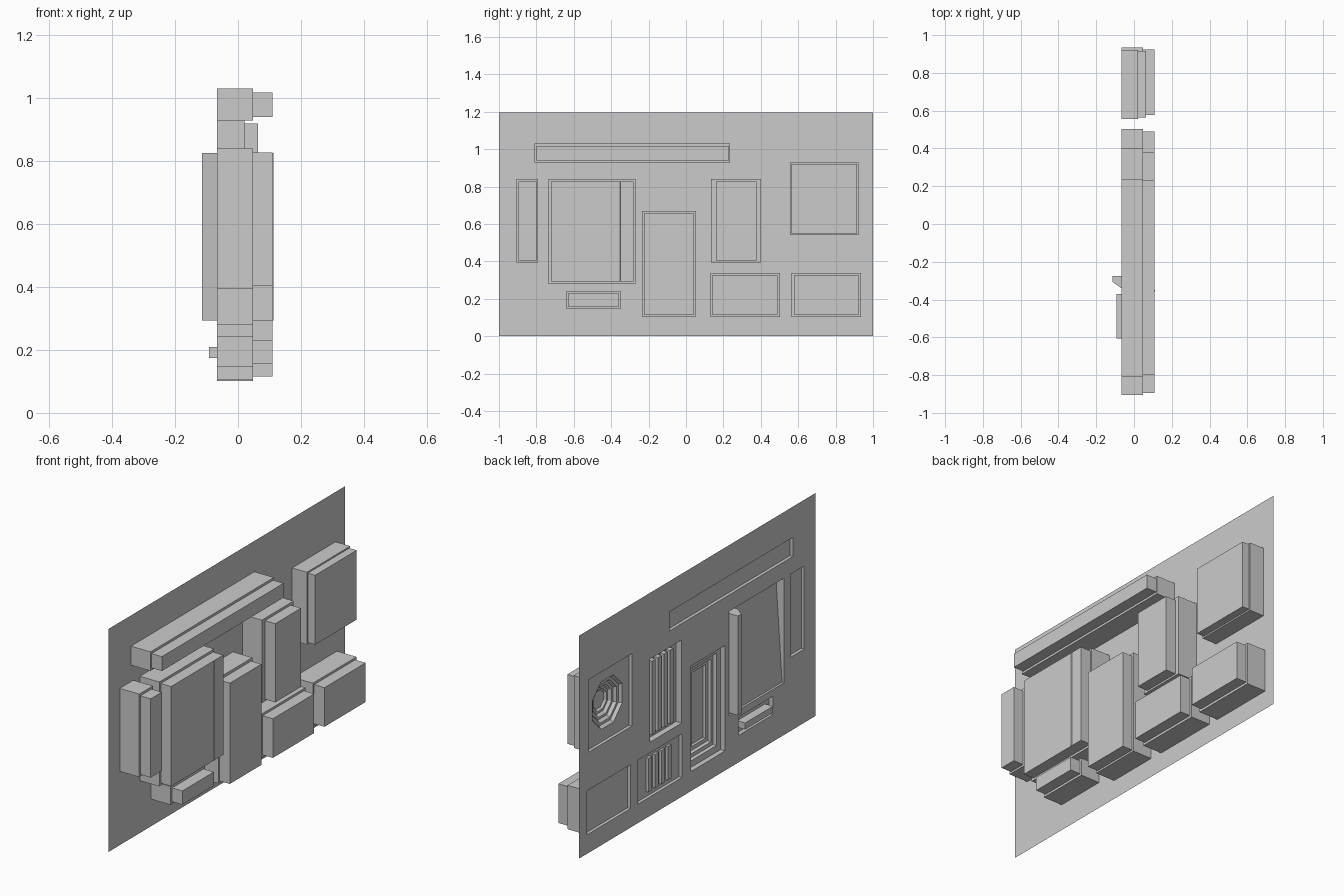
import bpy, bmesh, math

if "Cube" in bpy.data.objects:
    bpy.data.objects.remove(bpy.data.objects["Cube"])

FX = -0.067   # plane of the panel


def finish(name, bm, recalc=True):
    if recalc:
        bmesh.ops.recalc_face_normals(bm, faces=bm.faces[:])
    me = bpy.data.meshes.new(name)
    bm.to_mesh(me)
    bm.free()
    ob = bpy.data.objects.new(name, me)
    bpy.context.collection.objects.link(ob)
    return ob


def rect_ring(bm, r, x_low, x_high=None):
    x_high = x_low if x_high is None else x_high
    y0, y1, z0, z1 = r
    return [bm.verts.new(p) for p in ((x_low, y0, z0), (x_low, y1, z0),
                                      (x_high, y1, z1), (x_high, y0, z1))]


def bridge(bm, a, b):
    n = len(a)
    for i in range(n):
        bm.faces.new((a[i], a[(i + 1) % n], b[(i + 1) % n], b[i]))


def inset(r, d):
    return (r[0] + d, r[1] - d, r[2] + d, r[3] - d)


def box(name, x, y, z):
    bm = bmesh.new()
    a, b = [rect_ring(bm, (*y, *z), q) for q in x]
    bridge(bm, a, b)
    bm.faces.new(a)
    bm.faces.new(b)
    return finish(name, bm)


# name: (outer rectangle y0 y1 z0 z1, inner rectangle, x of step, x of back)
units = {
    "top_strip": ((-.81, .235, .928, 1.03), (-.80, .23, .94, 1.017), .048, .109),
    "narrow_unit": ((-.905, -.79, .395, .84), (-.895, -.80, .405, .827), .048, .109),
    "large_screen": ((-.735, -.27, .28, .84), (-.722, -.28, .292, .827), .048, .109),
    "small_slot": ((-.64, -.35, .145, .243), (-.627, -.36, .157, .231), .048, .109),
    "stepped_unit": ((-.235, .053, .105, .67), (-.225, .043, .115, .655), .048, .109),
    "tall_grille": ((.133, .402, .395, .84), (.16, .378, .405, .827), .048, .109),
    "low_grille": ((.13, .503, .102, .337), (.14, .49, .115, .325), .048, .109),
    "low_cover": ((.565, .935, .102, .337), (.577, .925, .115, .325), .048, .109),
    "speaker_unit": ((.555, .922, .54, .928), (.563, .915, .548, .92), .02, .063),
}

# visible recess: list of (inset, x at bottom, x at top)
fronts = {
    "large_screen": [(0, -.055, -.018)],
    "small_slot": [(0, -.045, -.045)],
    "stepped_unit": [(0, -.04, -.04), (.035, -.04, -.04), (.04, -.025, -.025),
                     (.06, -.025, -.025), (.065, -.01, -.01),
                     (.085, -.01, -.01), (.09, 0, 0)],
    "tall_grille": [(0, -.035, -.035)],
}

for name, (outer, inner, step, back) in units.items():
    bm = bmesh.new()
    rings = [rect_ring(bm, inner, back), rect_ring(bm, inner, step),
             rect_ring(bm, outer, step), rect_ring(bm, outer, FX)]
    for d, xl, xh in fronts.get(name, [(0, -.05, -.05)]):
        rings.append(rect_ring(bm, inset(outer, d), xl, xh))
    for a, b in zip(rings, rings[1:]):
        bridge(bm, a, b)
    bm.faces.new(rings[0])
    if name != "speaker_unit":
        bm.faces.new(rings[-1])
    else:
        # eight-sided speaker cone stepping into the face
        cy, cz = .7385, .734
        octs = []
        for r, x in ((.137, -.05), (.125, -.035), (.11, -.035), (.098, -.02),
                     (.085, -.02), (.072, -.006), (.06, -.006), (.05, .004)):
            octs.append([bm.verts.new((x, cy + r * math.cos(k * math.pi / 4 + math.pi / 8),
                                       cz + r * math.sin(k * math.pi / 4 + math.pi / 8)))
                         for k in range(8)])
        for a, b in zip(octs, octs[1:]):
            bridge(bm, a, b)
        bm.faces.new(octs[-1])
        sq, oc = rings[-1], octs[0]
        # flat face between square and octagon: corners and sides
        corner = {0: (4, 5), 1: (6, 7), 2: (0, 1), 3: (2, 3)}
        # octagon vertices 4,5 lie at lower left, 6,7 lower right, and so on
        corner = {0: 4, 1: 6, 2: 0, 3: 2}
        for c, k in corner.items():
            n = (c + 1) % 4
            bm.faces.new((sq[c], oc[k], oc[(k + 1) % 8]))
            bm.faces.new((sq[c], oc[(k + 1) % 8], oc[corner[n]], sq[n]))
    finish(name, bm)

# thin panel with an opening for each unit
ys = sorted({-1.0, 1.0} | {v for u in units.values() for v in u[0][:2]})
zs = sorted({0.0, 1.195} | {v for u in units.values() for v in u[0][2:]})
bm = bmesh.new()
for y0, y1 in zip(ys, ys[1:]):
    for z0, z1 in zip(zs, zs[1:]):
        y, z = (y0 + y1) / 2, (z0 + z1) / 2
        if not any(o[0] < y < o[1] and o[2] < z < o[3] for o, *_ in units.values()):
            bm.faces.new(rect_ring(bm, (y0, y1, z0, z1), FX)[::-1])
bmesh.ops.remove_doubles(bm, verts=bm.verts[:], dist=1e-5)
bmesh.ops.dissolve_limit(bm, angle_limit=.01, verts=bm.verts[:], edges=bm.edges[:])
finish("wall_panel", bm, False)

# upright grille bars
for i in range(4):
    y = .19 + i * .05
    box("tall_grille_bar", (-.058, -.03), (y, y + .03), (.42, .815))
for i in range(4):
    y = .215 + i * .055
    box("low_grille_bar", (-.064, -.045), (y, y + .03), (.13, .31))

# drawer bar in the small slot
box("slot_bar", (-.092, -.03), (-.605, -.37), (.175, .21))

# wedge column beside the large screen
prof = [(-.115, -.275), (-.115, -.305), (-.067, -.34), (.112, -.358), (.112, -.352), (0, -.275)]
bm = bmesh.new()
lo, hi = [[bm.verts.new((x, y, z)) for x, y in prof] for z in (.293, .826)]
bridge(bm, lo, hi)
bm.faces.new(lo)
bm.faces.new(hi)
finish("screen_column", bm)
